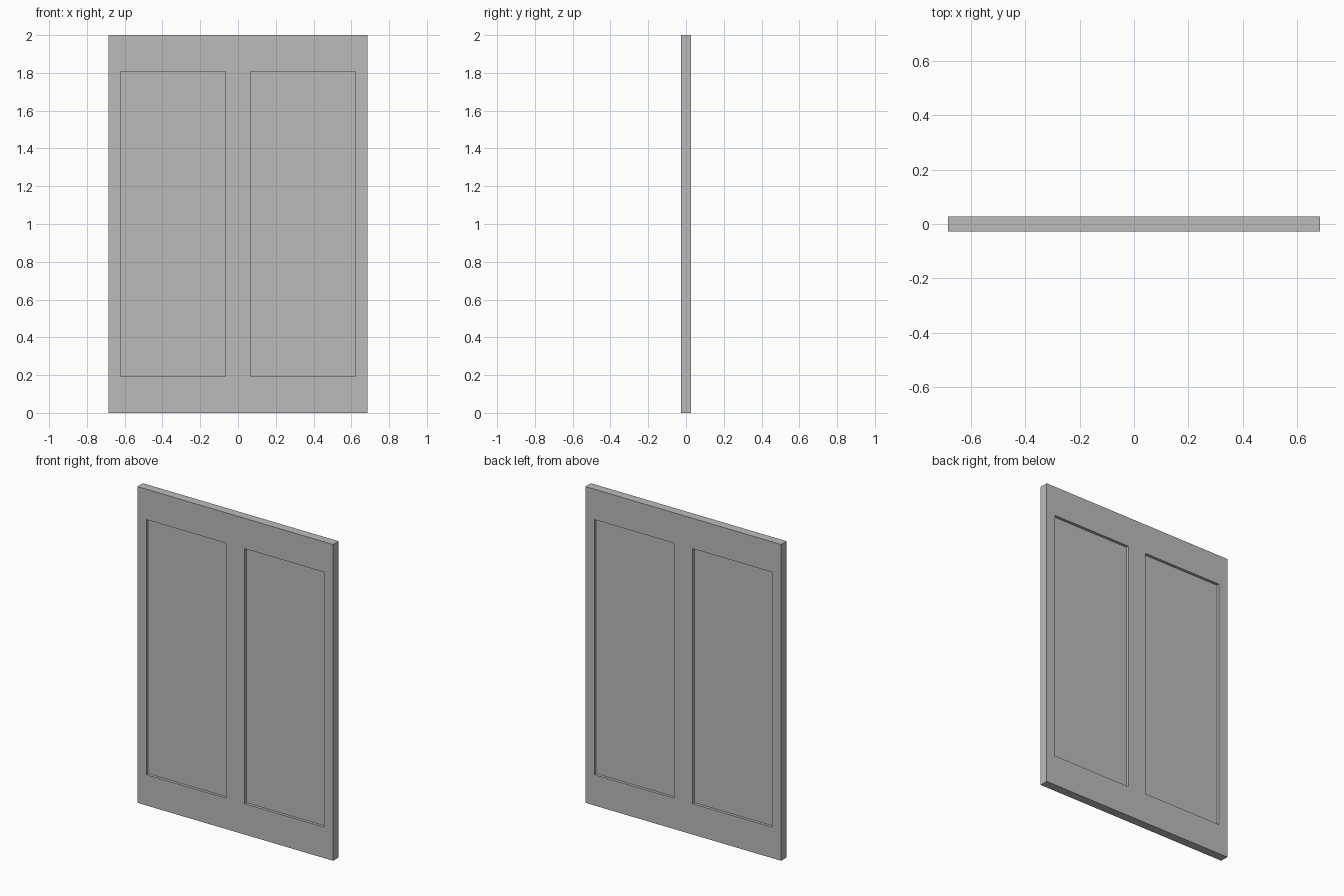
import bpy, bmesh

if "Cube" in bpy.data.objects:
    bpy.data.objects.remove(bpy.data.objects["Cube"])

W, H, T = 1.37, 2.0, 0.055      # overall width, height, thickness
X0, X1 = 0.066, 0.622           # inner and outer edge of each recess
Z0, Z1 = 0.195, 1.808           # bottom and top of each recess
DEPTH = 0.018                   # recess depth on both sides

grey = bpy.data.materials.new("plain grey")
grey.diffuse_color = (0.5, 0.5, 0.5, 1)
grey.use_nodes = True
grey.node_tree.nodes["Principled BSDF"].inputs["Base Color"].default_value = grey.diffuse_color

# Door slab: front and back grids with the panel cells sunk in
xs = [-W / 2, -X1, -X0, X0, X1, W / 2]
zs = [0, Z0, Z1, H]
bm = bmesh.new()
sunk = []
for y in (-T / 2, T / 2):
    grid = [[bm.verts.new((x, y, z)) for z in zs] for x in xs]
    for i in range(len(xs) - 1):
        for j in range(len(zs) - 1):
            f = bm.faces.new((grid[i][j], grid[i + 1][j], grid[i + 1][j + 1], grid[i][j + 1]))
            if j == 1 and i in (1, 3):
                sunk.append((f, y))

# Outer edges joining front to back
rim = [e for e in bm.edges if e.is_boundary]
bmesh.ops.bridge_loops(bm, edges=rim)

# Recessed panels with straight walls
for f, y in sunk:
    new = bmesh.ops.extrude_discrete_faces(bm, faces=[f])["faces"][0]
    for v in new.verts:
        v.co.y -= DEPTH if y > 0 else -DEPTH

bmesh.ops.recalc_face_normals(bm, faces=bm.faces)
# Merge the coplanar strips into clean flat faces
bmesh.ops.dissolve_limit(bm, angle_limit=0.01, verts=bm.verts, edges=bm.edges)

mesh = bpy.data.meshes.new("panel_door")
bm.to_mesh(mesh)
bm.free()
mesh.materials.append(grey)
door = bpy.data.objects.new("panel_door", mesh)
bpy.context.collection.objects.link(door)
